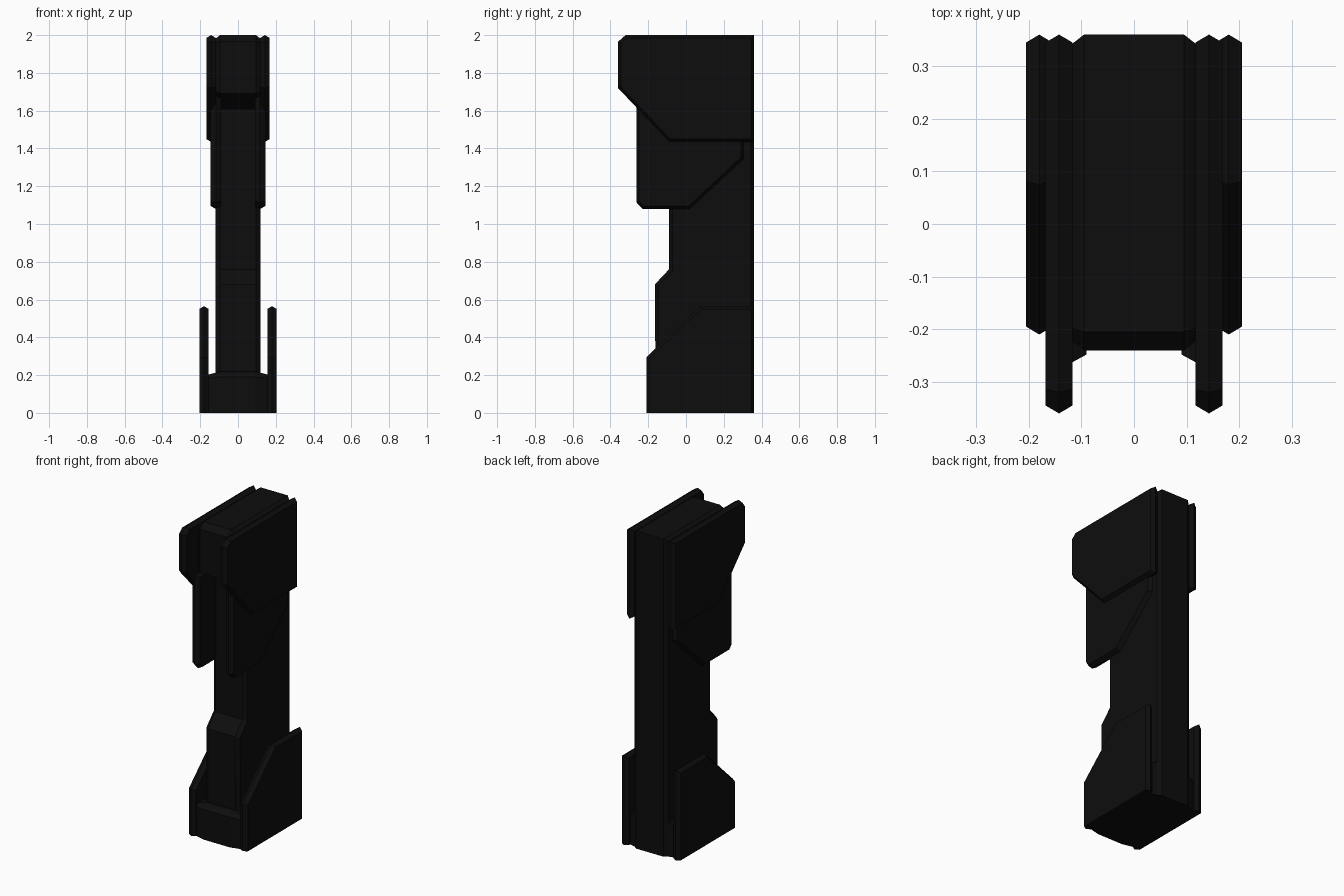
import bpy, bmesh
from mathutils import Vector

if "Cube" in bpy.data.objects:
    bpy.data.objects.remove(bpy.data.objects["Cube"])

BACK = 0.36
black = bpy.data.materials.new("black_finish")
black.diffuse_color = (0.004, 0.004, 0.004, 1)
black.use_nodes = True
black.node_tree.nodes["Principled BSDF"].inputs["Base Color"].default_value = black.diffuse_color


def inset(profile, dist, flat_back):
    """Offset a counter-clockwise (y, z) outline inwards; ground and flat back edges stay put."""
    pts = [Vector(p) for p in profile]
    n = len(pts)
    lines = []
    for i in range(n):
        a, b = pts[i], pts[(i + 1) % n]
        d = (b - a).normalized()
        fixed = (a.y == b.y == 0) or (flat_back and a.x == b.x == BACK)
        lines.append((a + Vector((-d.y, d.x)) * (0 if fixed else dist), d))
    out = []
    for i in range(n):
        (p, d), (q, e) = lines[i - 1], lines[i]
        t = (q - p).cross(e) / d.cross(e)
        out.append(p + d * t)
    return out


def slab(name, profile, sections, flat_back=True):
    """Loft a side profile across x; sections are (x, inset) pairs."""
    bm = bmesh.new()
    rings = [[bm.verts.new((x, p[0], p[1])) for p in inset(profile, d, flat_back)]
             for x, d in sections]
    n = len(profile)
    for r, s in zip(rings, rings[1:]):
        for i in range(n):
            j = (i + 1) % n
            bm.faces.new((r[i], r[j], s[j], s[i]))
    bm.faces.new(rings[0])
    bm.faces.new(rings[-1])
    bmesh.ops.recalc_face_normals(bm, faces=bm.faces[:])
    mesh = bpy.data.meshes.new(name)
    bm.to_mesh(mesh)
    bm.free()
    mesh.materials.append(black)
    ob = bpy.data.objects.new(name, mesh)
    bpy.context.collection.objects.link(ob)
    return ob


def block(name, profile, inner, outer, d):
    """Central block with chamfered side edges."""
    return slab(name, profile, [(-outer, d), (-inner, 0), (inner, 0), (outer, d)])


def plate_pair(name, profile, x0, x1, flat_back=True):
    """Ridge-edged plate on each side."""
    for side, label in ((1, "right"), (-1, "left")):
        slab(f"{name}_{label}", profile,
             [(side * x0, 0.015), (side * (x0 + x1) / 2, 0), (side * x1, 0.015)], flat_back)


# Central column with overhanging head and stepped lower front
block("column", [(-0.16, 0), (BACK, 0), (BACK, 2.0), (-0.205, 2.0), (-0.24, 1.965),
                 (-0.24, 1.69), (-0.09, 1.61), (-0.09, 0.76), (-0.165, 0.68)],
      0.095, 0.118, 0.018)

# Base block between the lower plates
block("base", [(-0.21, 0), (BACK - 0.01, 0), (BACK - 0.01, 0.22), (-0.175, 0.22), (-0.21, 0.19)],
      0.09, 0.16, 0.018)

# Upper side plates
plate_pair("upper_plate", [(-0.09, 1.435), (BACK, 1.435), (BACK, 2.0), (-0.32, 2.0),
                           (-0.36, 1.965), (-0.36, 1.72)], 0.117, 0.168)

# Middle side plates
plate_pair("middle_plate", [(-0.23, 1.08), (0.02, 1.08), (0.305, 1.345), (0.305, 1.68),
                            (-0.263, 1.68), (-0.263, 1.115)], 0.09, 0.145)

# Lower side plates with sloped front
plate_pair("lower_plate", [(-0.21, 0), (BACK, 0), (BACK, 0.565), (0.075, 0.565),
                           (-0.21, 0.295)], 0.155, 0.205, flat_back=False)
